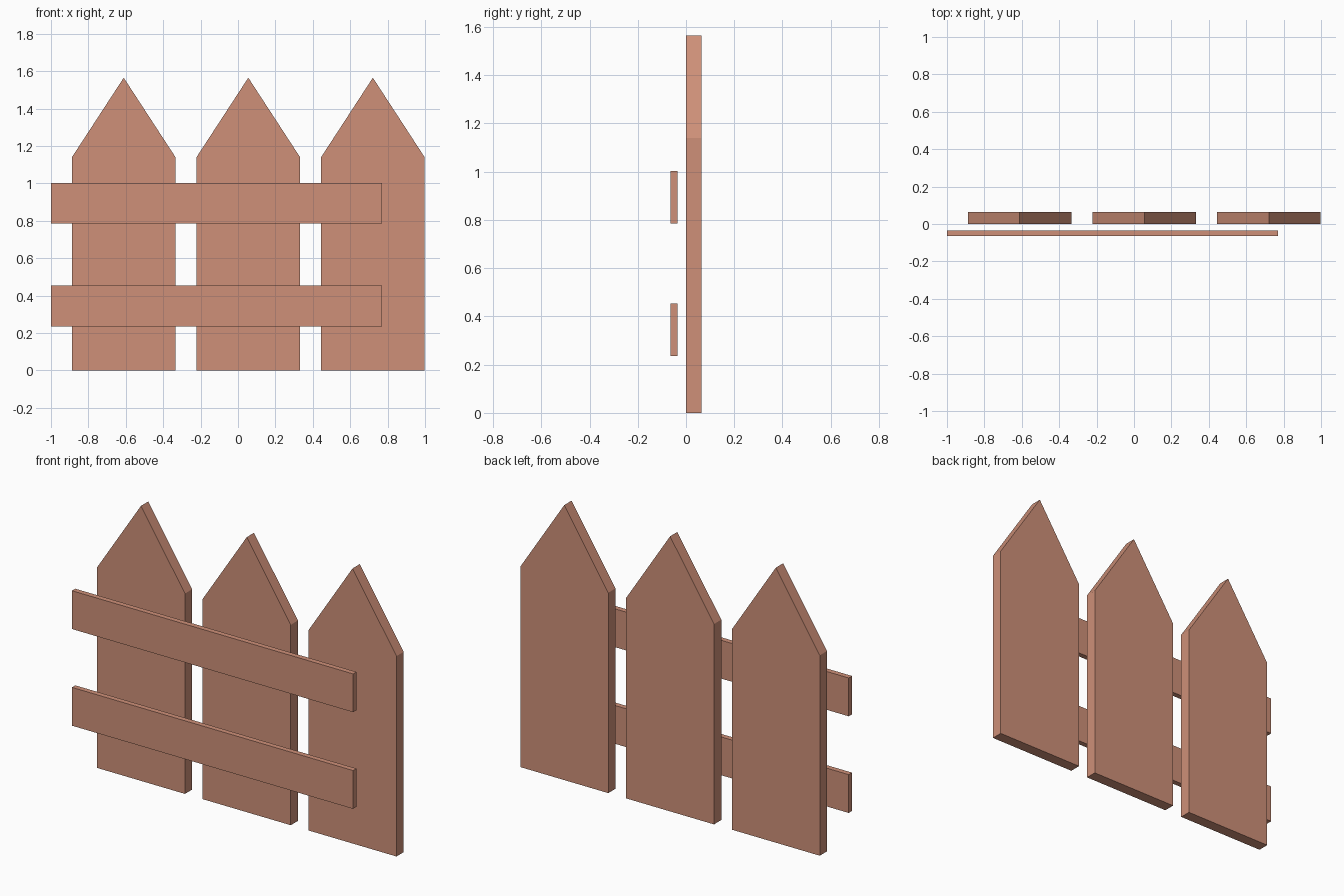
import bpy
import bmesh
from mathutils import Vector

cube = bpy.data.objects.get("Cube")
if cube:
    bpy.data.objects.remove(cube, do_unlink=True)

# Single wood colour
wood = bpy.data.materials.new("warm_wood")
wood.use_nodes = True
colour = (0.62, 0.28, 0.19, 1.0)
wood.diffuse_color = colour
bsdf = next(n for n in wood.node_tree.nodes if n.type == 'BSDF_PRINCIPLED')
bsdf.inputs["Base Color"].default_value = colour


def board(name, profile, x, y_front, y_back):
    """Extrude an (x, z) outline from y_front to y_back."""
    bm = bmesh.new()
    face = bm.faces.new([bm.verts.new((px, y_front, pz)) for px, pz in profile])
    result = bmesh.ops.extrude_face_region(bm, geom=[face], use_keep_orig=True)
    moved = [v for v in result["geom"] if isinstance(v, bmesh.types.BMVert)]
    bmesh.ops.translate(bm, verts=moved, vec=Vector((0, y_back - y_front, 0)))
    bmesh.ops.recalc_face_normals(bm, faces=bm.faces)
    mesh = bpy.data.meshes.new(name)
    bm.to_mesh(mesh)
    bm.free()
    mesh.materials.append(wood)
    obj = bpy.data.objects.new(name, mesh)
    obj.location.x = x
    bpy.context.collection.objects.link(obj)
    return obj


# Pointed pickets
half, shoulder, peak = 0.277, 1.14, 1.565
picket = [(-half, 0), (half, 0), (half, shoulder), (0, peak), (-half, shoulder)]
for side, x in (("right", -0.611), ("middle", 0.055), ("left", 0.721)):
    board(side + "_picket", picket, x, 0.0, 0.065)

# Rails standing slightly in front of the pickets
length, height = 1.77, 0.218
for level, z in (("lower", 0.235), ("upper", 0.785)):
    rail = [(0, z), (length, z), (length, z + height), (0, z + height)]
    board(level + "_rail", rail, -1.0, -0.065, -0.035)
